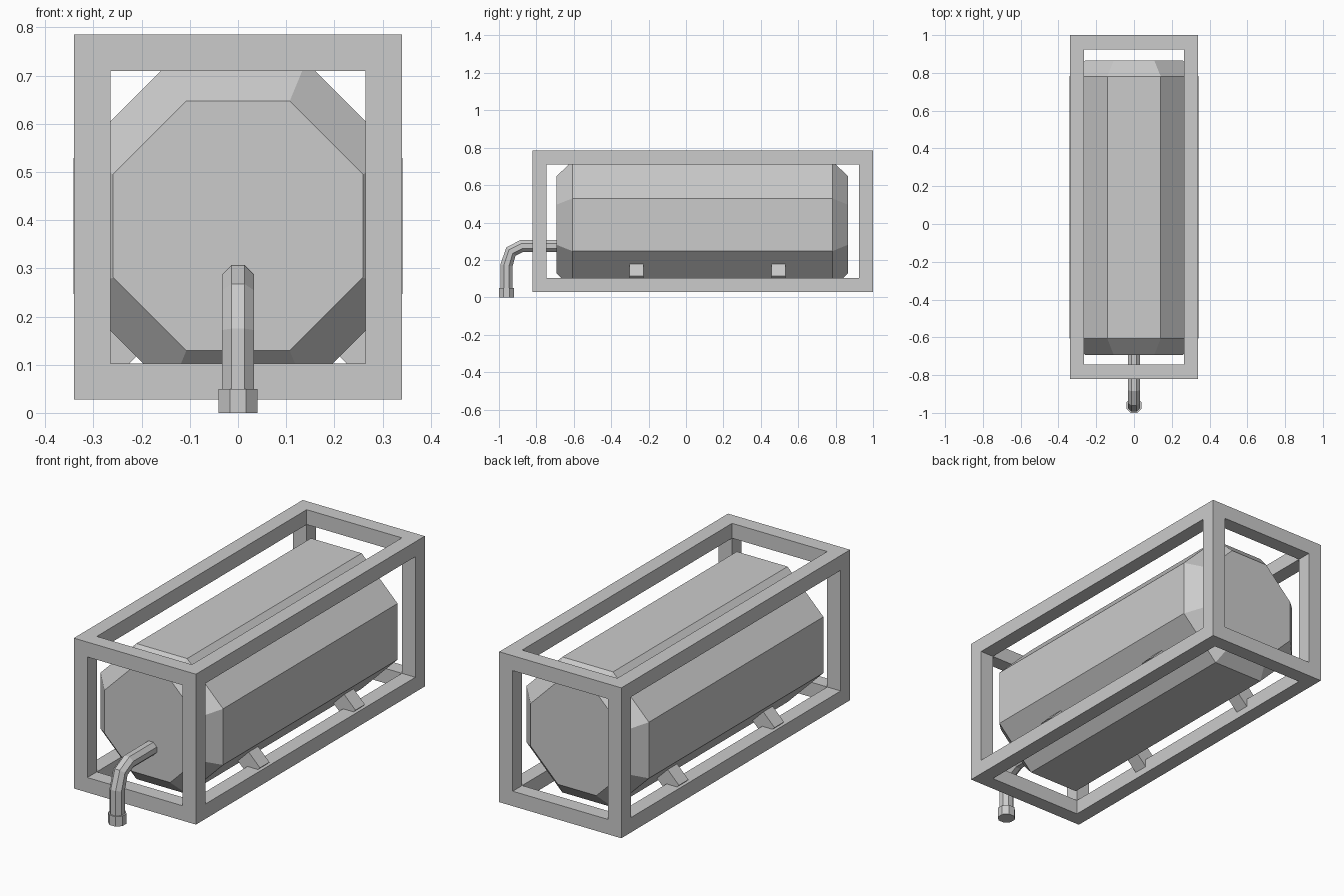
import bpy, bmesh
from math import pi, cos, sin
from mathutils import Vector, Matrix
from itertools import product

if "Cube" in bpy.data.objects:
    bpy.data.objects.remove(bpy.data.objects["Cube"])

def finish(name, bm):
    bmesh.ops.recalc_face_normals(bm, faces=bm.faces)
    me = bpy.data.meshes.new(name)
    bm.to_mesh(me)
    bm.free()
    ob = bpy.data.objects.new(name, me)
    bpy.context.collection.objects.link(ob)
    return ob

def octagon_loft(name, stations):
    """Flat-sided octagonal rings; station = (centre, up axis, apothem)."""
    bm = bmesh.new()
    rings = []
    for c, up, r in stations:
        c, up, R = Vector(c), Vector(up).normalized(), r / cos(pi / 8)
        angles = [pi / 8 + k * pi / 4 for k in range(8)]
        rings.append([bm.verts.new(c + Vector((R * cos(a), 0, 0)) + up * R * sin(a))
                      for a in angles])
    for a, b in zip(rings, rings[1:]):
        for i in range(8):
            j = (i + 1) % 8
            bm.faces.new((a[i], a[j], b[j], b[i]))
    bm.faces.new(rings[0])
    bm.faces.new(rings[-1])
    return finish(name, bm)

# Open box frame: keep the edge cells of a 3x3x3 grid, emit only outer faces
grid = [(-.34, -.265, .265, .34), (-.82, -.745, .925, 1.0), (.028, .103, .71, .785)]
beam = {c for c in product(range(3), repeat=3) if sum(v != 1 for v in c) >= 2}
bm = bmesh.new()
for cell in beam:
    for axis, side in product(range(3), (0, 1)):
        near = list(cell)
        near[axis] += 2 * side - 1
        if tuple(near) in beam:
            continue
        u, v = (axis + 1) % 3, (axis + 2) % 3
        quad = []
        for du, dv in ((0, 0), (1, 0), (1, 1), (0, 1)):
            p = list(cell)
            p[axis] += side
            p[u] += du
            p[v] += dv
            quad.append(bm.verts.new([grid[k][p[k]] for k in range(3)]))
        bm.faces.new(quad)
bmesh.ops.remove_doubles(bm, verts=bm.verts, dist=1e-4)
finish("frame", bm)

# Tank with chamfered ends
Z = (0, 0, 1)
octagon_loft("tank", [((0, y, .388), Z, r) for y, r in
                      ((-.693, .259), (-.606, .341), (.782, .341), (.866, .259))])

# Diagonal struts from lower rails to the tank
for y, label in ((-.265, "front"), (.495, "rear")):
    for s, side in ((-1, "left"), (1, "right")):
        bm = bmesh.new()
        M = (Matrix.Translation((s * .265, y, .123)) @ Matrix.Rotation(s * pi / 4, 4, 'Y')
             @ Matrix.Diagonal((.11, .075, .085, 1)))
        bmesh.ops.create_cube(bm, size=1, matrix=M)
        finish(f"{label}_{side}_strut", bm)

# Bent outlet pipe and its end collar
octagon_loft("outlet_pipe", [
    ((0, -.68, .274), Z, .033),
    ((0, -.878, .274), (0, -.2, 1), .033),
    ((0, -.936, .245), (0, -.75, .7), .033),
    ((0, -.96, .17), (0, -1, .15), .033),
    ((0, -.96, .04), (0, -1, 0), .033)])
octagon_loft("pipe_collar", [((0, -.96, z), (0, -1, 0), .04) for z in (0, .05)])
